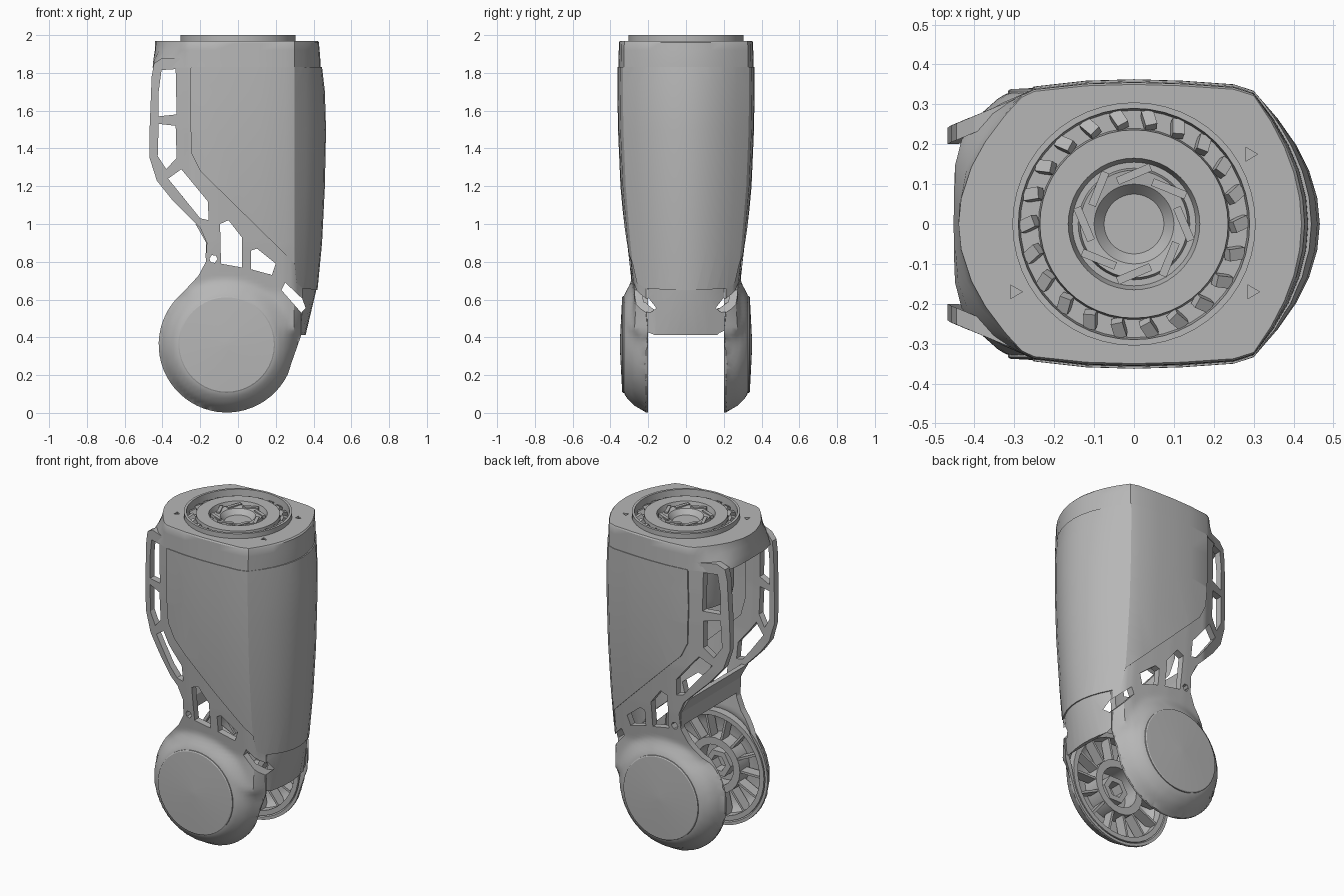
import bpy, bmesh, math
from mathutils import Matrix, Vector

if "Cube" in bpy.data.objects:
    bpy.data.objects.remove(bpy.data.objects["Cube"])

grey = bpy.data.materials.new("plain_grey")
grey.diffuse_color = (0.47, 0.47, 0.47, 1)
grey.use_nodes = True
grey.node_tree.nodes["Principled BSDF"].inputs["Base Color"].default_value = grey.diffuse_color


def mesh(name, parts):
    """Object from a list of (verts, faces) parts."""
    vs, fs = [], []
    for v, f in parts:
        o = len(vs)
        vs += v
        fs += [[i + o for i in q] for q in f]
    me = bpy.data.meshes.new(name)
    me.from_pydata(vs, [], fs)
    bm = bmesh.new()
    bm.from_mesh(me)
    bmesh.ops.recalc_face_normals(bm, faces=bm.faces)
    bm.to_mesh(me)
    bm.free()
    me.materials.append(grey)
    ob = bpy.data.objects.new(name, me)
    bpy.context.collection.objects.link(ob)
    return ob


def prism(pts, y0, y1):
    n = len(pts)
    v = [(x, y, z) for y in (y0, y1) for x, z in pts]
    f = [[i, (i + 1) % n, n + (i + 1) % n, n + i] for i in range(n)]
    return v, f + [list(range(n)), list(range(n, 2 * n))]


def stack(rings, closed=False):
    """Skin rings of equal size; cap the ends, or join last to first."""
    n, m = len(rings[0]), len(rings)
    v = [p for r in rings for p in r]
    f = [[k * n + i, k * n + (i + 1) % n, (k + 1) % m * n + (i + 1) % n, (k + 1) % m * n + i]
         for k in range(m if closed else m - 1) for i in range(n)]
    if not closed:
        f += [list(range(n)), list(range((m - 1) * n, m * n))]
    return v, f


def lathe(prof, n=40, axis='Z', cx=0, cz=0, closed=False):
    rings = []
    for r, h in prof:
        a = [2 * math.pi * i / n for i in range(n)]
        if axis == 'Z':
            rings.append([(r * math.cos(t), r * math.sin(t), h) for t in a])
        else:
            rings.append([(cx + r * math.cos(t), h, cz + r * math.sin(t)) for t in a])
    return stack(rings, closed)


def box(size, mat):
    s = [d / 2 for d in size]
    v = [tuple(mat @ Vector((x * s[0], y * s[1], z * s[2])))
         for x in (-1, 1) for y in (-1, 1) for z in (-1, 1)]
    return v, [[0, 1, 3, 2], [4, 5, 7, 6], [0, 1, 5, 4], [2, 3, 7, 6], [0, 2, 6, 4], [1, 3, 7, 5]]


def cut(ob, cutter, op):
    m = ob.modifiers.new("cut", 'BOOLEAN')
    m.object, m.operation, m.solver = cutter, op, 'EXACT'
    dg = bpy.context.evaluated_depsgraph_get()
    me = bpy.data.meshes.new_from_object(ob.evaluated_get(dg))
    ob.modifiers.clear()
    ob.data = me


def mirror_y(ob, name):
    me = ob.data.copy()
    me.transform(Matrix.Scale(-1, 4, (0, 1, 0)))
    me.flip_normals()
    bpy.context.collection.objects.link(bpy.data.objects.new(name, me))


def interp(t, pts):
    if t <= pts[0][0]:
        return pts[0][1]
    for (a, p), (b, q) in zip(pts, pts[1:]):
        if t <= b:
            return p + (q - p) * (t - a) / (b - a)
    return pts[-1][1]


# Body cross-section: flat sides, bulging ends
SIDE = [(.3, .92), (.25, .965), (.12, .99), (0, 1), (-.12, .99), (-.25, .95)]
LEVELS = [(.36, .352, .31), (.64, .42, .29), (.9, .445, .32), (1.2, .46, .347),
          (1.5, .466, .36), (1.7, .46, .363), (1.9, .437, .362)]


def section(z, xr, yh, inset=0, p=2, left=.16):
    half = [(.3 + (xr - .3) * (1 - s * s), .92 * yh * s) for s in (0, .2, .4, .6, .8)]
    half += [(x, k * yh) for x, k in SIDE]
    half += [(-.28 - left * (1 - s ** p), .91 * yh * s) for s in (1, .93, .85, .65, .45, .2, 0)]
    pts = half + [(x, -y) for x, y in half[-2:0:-1]]
    return [(x * (1 - inset / .43), y * (1 - inset / yh), z) for x, y in pts]


def shell(name, inset, thick):
    rings = [section(*l, inset) for l in LEVELS]
    rings += [section(*l, inset + thick) for l in reversed(LEVELS)]
    return mesh(name, [stack(rings, True)])


# Cutters: see-through windows in the frame
HOLES = [
    [(-.405, 1.815), (-.33, 1.82), (-.325, 1.58), (-.42, 1.57), (-.42, 1.7)],
    [(-.42, 1.53), (-.33, 1.52), (-.325, 1.35), (-.38, 1.29), (-.425, 1.36)],
    [(-.37, 1.24), (-.30, 1.29), (-.16, 1.12), (-.155, 1.02), (-.2, 1.03)],
    [(-.095, 1.0), (-.05, 1.02), (.02, .93), (.02, .77), (-.09, .79)],
    [(.07, .86), (.1, .87), (.2, .79), (.18, .73), (.07, .76)],
    [(.23, .65), (.25, .69), (.34, .605), (.358, .555), (.335, .53)],
    [(-.13 + .022 * math.cos(a), .815 + .022 * math.sin(a)) for a in range(6)]]
holes = mesh("window_cutter", [prism(h, -.6, .6) for h in HOLES])

# Outer panel wrapping the front, right end and back
panel = shell("body_panel", 0, .03)
panel_cut = mesh("panel_cutter", [prism(
    [(-.25, 1.832), (-.255, 1.6), (-.245, 1.37), (-.2, 1.28), (.30, .79), (.31, .69),
     (.34, .66), (.6, .63), (.6, 1.832)], -.6, .6)])
cut(panel, panel_cut, 'INTERSECT')

# Lower bridge joining the two side frames
bridge = shell("lower_bridge", .008, .03)
bridge_cut = mesh("bridge_cutter", [prism(
    [(.28, .72), (.29, .5), (.335, .412), (.6, .412), (.6, .72), (.4, .74)], -.6, .6)])
cut(bridge, bridge_cut, 'INTERSECT')
cut(bridge, holes, 'DIFFERENCE')

# Side frame: curved slab following body and joint dome, trimmed to its outline
CX, CZ, R = -.06, .362, .36
DOME = [(0, .343), (.2, .338), (.255, .329), (.275, .32), (.32, .28), (.36, .21), (.5, .05)]


def frame_y(x, z):
    xr = interp(z, [(l[0], l[1]) for l in LEVELS])
    yh = interp(z, [(l[0], l[2]) for l in LEVELS])
    if x > .3:
        b = .92 * yh * math.sqrt(max(0, 1 - (x - .3) / (xr - .3)))
    elif x < -.28:
        b = .91 * yh + (x + .28) * .42
    else:
        b = yh * interp(x, [(-.28, .91)] + SIDE[::-1])
    # body surface fades out below the neck, later near the bridge
    near_bridge = min(1, max(0, (x - .05) / .2))
    b -= .008 + max(0, .64 - .2 * near_bridge - z) * .8
    d = interp(math.hypot(x - CX, z - CZ), DOME)
    h = max(0, .07 - abs(b - d)) / .07
    return max(.204, max(b, d) + h * h * .015)


NX, NZ = 46, 100
grid = [(-.49 + .86 * i / NX, -.02 + 1.97 * j / NZ) for j in range(NZ + 1) for i in range(NX + 1)]
N, W = len(grid), NX + 1
gv = [(x, frame_y(x, z), z) for x, z in grid]
gv += [(x, y - .042, z) for x, y, z in gv]
gf = []
for j in range(NZ):
    for i in range(NX):
        q = [j * W + i, j * W + i + 1, (j + 1) * W + i + 1, (j + 1) * W + i]
        gf += [q, [k + N for k in q[::-1]]]
rim = [i for i in range(W)] + [j * W + NX for j in range(1, NZ + 1)]
rim += [NZ * W + i for i in range(NX - 1, -1, -1)] + [j * W for j in range(NZ - 1, 0, -1)]
gf += [[a, b, b + N, a + N] for a, b in zip(rim, rim[1:] + rim[:1])]
frame = mesh("side_frame", [(gv, gf)])
outline = [(-.40, 1.88), (-.445, 1.85), (-.457, 1.78), (-.468, 1.5), (-.468, 1.35), (-.43, 1.23),
           (-.35, 1.13), (-.2, .98), (-.165, .9), (-.17, .8), (-.21, .725)]
outline += [(CX + R * math.cos(math.radians(a)), CZ + R * math.sin(math.radians(a)))
            for a in range(130, 336, 6)]
outline += [(.285, .27), (.335, .412), (.342, .66), (.31, .83), (-.17, 1.29), (-.2, 1.4), (-.2, 1.88)]
cut(frame, mesh("outline_cutter", [prism(outline, .2, .6)]), 'INTERSECT')
cut(frame, holes, 'DIFFERENCE')
mirror_y(frame, "side_frame_front")

# Joint: outer cap, inner rim, hub and ribs
cap = mesh("joint_cap", [lathe([(.256, .31), (.256, .334), (.25, .338), (.02, .35)], 40, 'Y', CX, CZ)])
wheel = [lathe([(.335, .2), (.335, .25), (.305, .26), (.305, .2)], 40, 'Y', CX, CZ, True),
         lathe([(.17, .2), (.17, .31), (.125, .31), (.125, .2)], 24, 'Y', CX, CZ, True),
         lathe([(.085, .23), (.085, .31), (.05, .31), (.05, .23)], 6, 'Y', CX, CZ, True)]
for i in range(14):
    m = Matrix.Translation((CX, .24, CZ)) @ Matrix.Rotation(2 * math.pi * i / 14, 4, 'Y')
    wheel.append(box((.155, .065, .014), m @ Matrix.Translation((.24, 0, 0))))
wheel = mesh("joint_wheel", wheel)
mirror_y(cap, "joint_cap_front")
mirror_y(wheel, "joint_wheel_front")

# Web between the two frames under the rear opening
mesh("rear_web", [prism([(-.225, 1.0), (-.168, .9), (-.172, .82), (-.147, .82),
                         (-.142, .9), (-.195, 1.0)], -.29, .29)])

# Top collar, flaring into the rear struts, with a round opening and three screw dents
collar = mesh("top_collar", [stack([
    section(1.828, .437, .358, 0, 5, .172), section(1.87, .436, .357, 0, 4, .168),
    section(1.92, .432, .356, 0, 2.5), section(1.962, .428, .355), section(1.97, .42, .35)])])
dents = [lathe([(.3, 1.7), (.3, 2.1)])]
for x, y in ((.29, .175), (.295, -.17), (-.3, -.17)):
    v, f = lathe([(.02, 1.95), (.02, 2.05)], 3)
    dents.append(([(a + x, b + y, c) for a, b, c in v], f))
collar_cut = mesh("collar_cutter", dents)
cut(collar, collar_cut, 'DIFFERENCE')

# Bearing in the collar, with the drive housing hanging below
mesh("bearing", [lathe([(.26, 1.5), (.27, 1.55), (.27, 1.84), (.305, 1.86), (.305, 2.0), (.29, 2.0),
                        (.285, 1.94), (.24, 1.94), (.236, 1.985), (.165, 1.985), (.155, 1.95),
                        (.14, 1.95), (.135, 1.975), (.1, 1.97), (.075, 1.94), (.01, 1.94)], 48)])
teeth = []
for i in range(22):
    m = Matrix.Rotation(2 * math.pi * i / 22, 4, 'Z') @ Matrix.Translation((.263, 0, 1.955))
    teeth.append(box((.042, .03, .03), m @ Matrix.Rotation(.5, 4, 'Y') @ Matrix.Rotation(.4, 4, 'Z')))
for i in range(8):
    m = Matrix.Rotation(2 * math.pi * i / 8, 4, 'Z') @ Matrix.Translation((.125, 0, 1.97))
    teeth.append(box((.02, .09, .02), m @ Matrix.Rotation(.4, 4, 'Z')))
mesh("bearing_teeth", teeth)

# Remove cutters, then smooth everything with sharp edges kept
for ob in list(bpy.data.objects):
    if ob.name.endswith("_cutter"):
        bpy.data.objects.remove(ob)
bpy.ops.object.select_all(action='DESELECT')
for ob in bpy.data.objects:
    ob.select_set(True)
    bpy.context.view_layer.objects.active = ob
bpy.ops.object.shade_smooth_by_angle(angle=math.radians(30))
